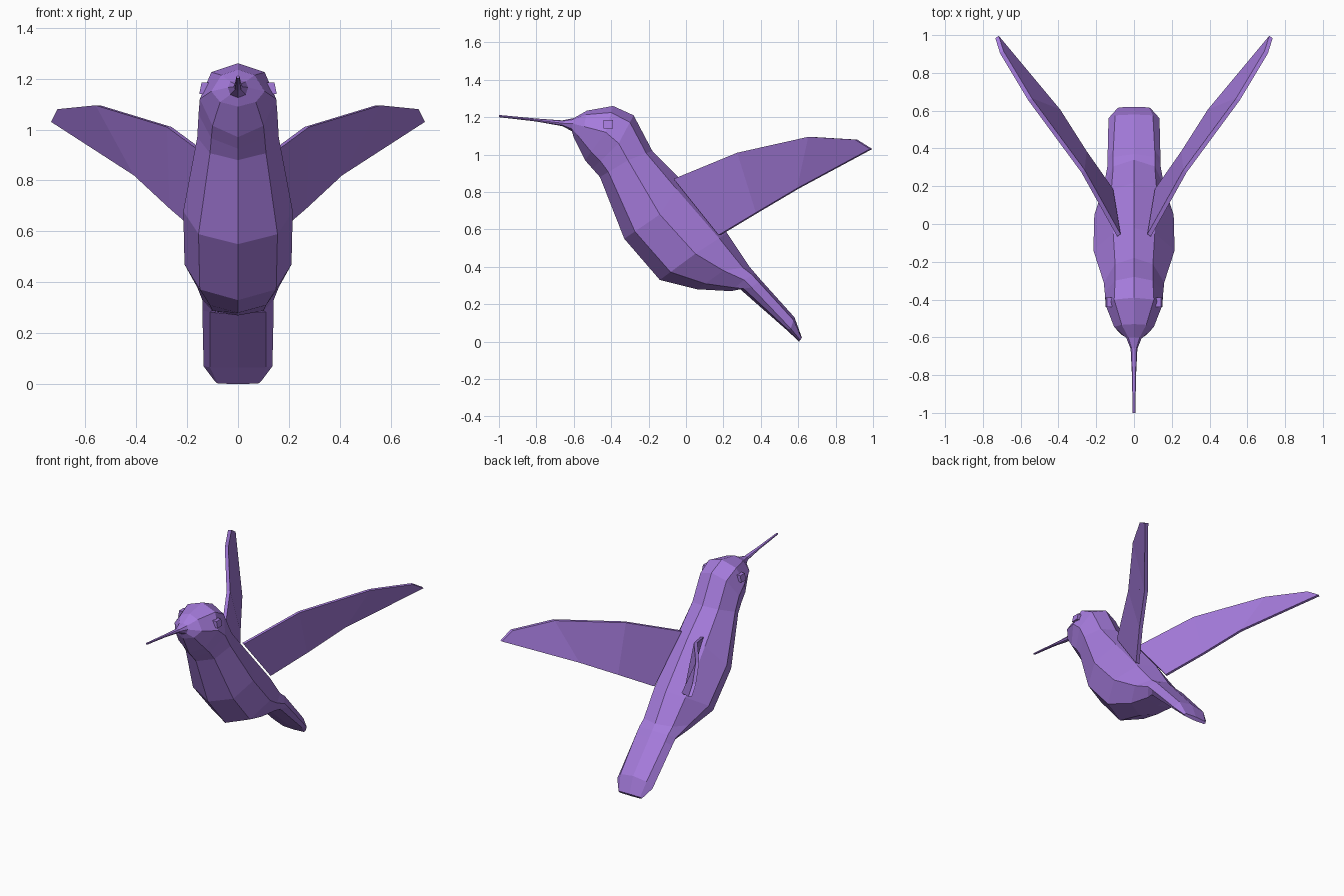
import bpy, bmesh
from mathutils import Vector

if "Cube" in bpy.data.objects:
    bpy.data.objects.remove(bpy.data.objects["Cube"])

purple = bpy.data.materials.new("purple")
purple.diffuse_color = (0.38, 0.2, 0.72, 1)
purple.use_nodes = True
purple.node_tree.nodes["Principled BSDF"].inputs["Base Color"].default_value = purple.diffuse_color


def loft(name, rings):
    """Skin closed rings of points, capping both ends."""
    bm = bmesh.new()
    loops = [[bm.verts.new(p) for p in r] for r in rings]
    n = len(loops[0])
    for a, b in zip(loops, loops[1:]):
        for i in range(n):
            j = (i + 1) % n
            bm.faces.new((a[i], a[j], b[j], b[i]))
    bm.faces.new(loops[0])
    bm.faces.new(loops[-1])
    bmesh.ops.recalc_face_normals(bm, faces=bm.faces)
    me = bpy.data.meshes.new(name)
    bm.to_mesh(me)
    bm.free()
    me.materials.append(purple)
    ob = bpy.data.objects.new(name, me)
    bpy.context.collection.objects.link(ob)
    return ob


def octagon(ty, tz, sy, sz, by, bz, u, w, l):
    """Eight-sided section from top, side and bottom points plus half widths."""
    t, s, b = Vector((0, ty, tz)), Vector((0, sy, sz)), Vector((0, by, bz))
    up, low = t.lerp(s, 0.25), s.lerp(b, 0.7)
    half = [(u, up), (w, s), (l, low)]
    right = [Vector((x, p.y, p.z)) for x, p in half]
    left = [Vector((-x, p.y, p.z)) for x, p in reversed(half)]
    return [t] + right + [b] + left


# Beak, head, body and tail as one skin
sections = [
    (-1.0, 1.212, -1.0, 1.206, -1.0, 1.2, .005, .007, .005),
    (-.8, 1.193, -.8, 1.185, -.8, 1.177, .008, .011, .008),
    (-.66, 1.183, -.66, 1.168, -.66, 1.152, .012, .018, .012),
    (-.6, 1.195, -.605, 1.165, -.61, 1.125, .03, .04, .03),
    (-.53, 1.235, -.545, 1.15, -.6, 1.09, .065, .105, .07),
    (-.39, 1.26, -.43, 1.12, -.54, .97, .105, .15, .1),
    (-.28, 1.21, -.36, 1.06, -.50, .925, .1, .155, .105),
    (-.18, 1.02, -.31, .97, -.46, .88, .1, .16, .11),
    (-.02, .86, -.14, .68, -.33, .55, .11, .215, .155),
    (.22, .58, .05, .47, -.14, .33, .12, .21, .15),
    (.34, .40, .2, .38, .06, .28, .11, .16, .11),
    (.37, .365, .31, .33, .24, .27, .11, .14, .1),
    (.40, .33, .35, .29, .29, .28, .11, .14, .11),
    (.58, .13, .56, .07, .535, .065, .1, .135, .11),
    (.62, .02, .61, .01, .605, 0, .08, .09, .08),
]
loft("body", [octagon(*s) for s in sections])

# Wings: pairs of leading and trailing edge points, given a thin thickness
lead = [(.08, -.06, .87), (.27, .28, 1.01), (.55, .66, 1.095), (.70, .91, 1.08)]
trail = [(.12, .18, .57), (.26, .38, .69), (.40, .60, .82), (.725, .99, 1.03)]
for side, label in ((1, "right"), (-1, "left")):
    rings = []
    for a, b in zip(lead, trail):
        a, b = Vector(a), Vector(b)
        off = Vector((.82, -.57, 0)) * 0.011
        rings.append([Vector((p.x * side, p.y, p.z))
                      for p in (a + off, b + off, b - off, a - off)])
    loft(label + "_wing", rings)

    # Eye: small plate on the side of the head
    x0, x1 = .115 * side, .152 * side
    loft(label + "_eye", [[(x, -.44, 1.14), (x, -.39, 1.14),
                           (x * .94, -.39, 1.185), (x * .94, -.44, 1.185)]
                          for x in (x0, x1)])
